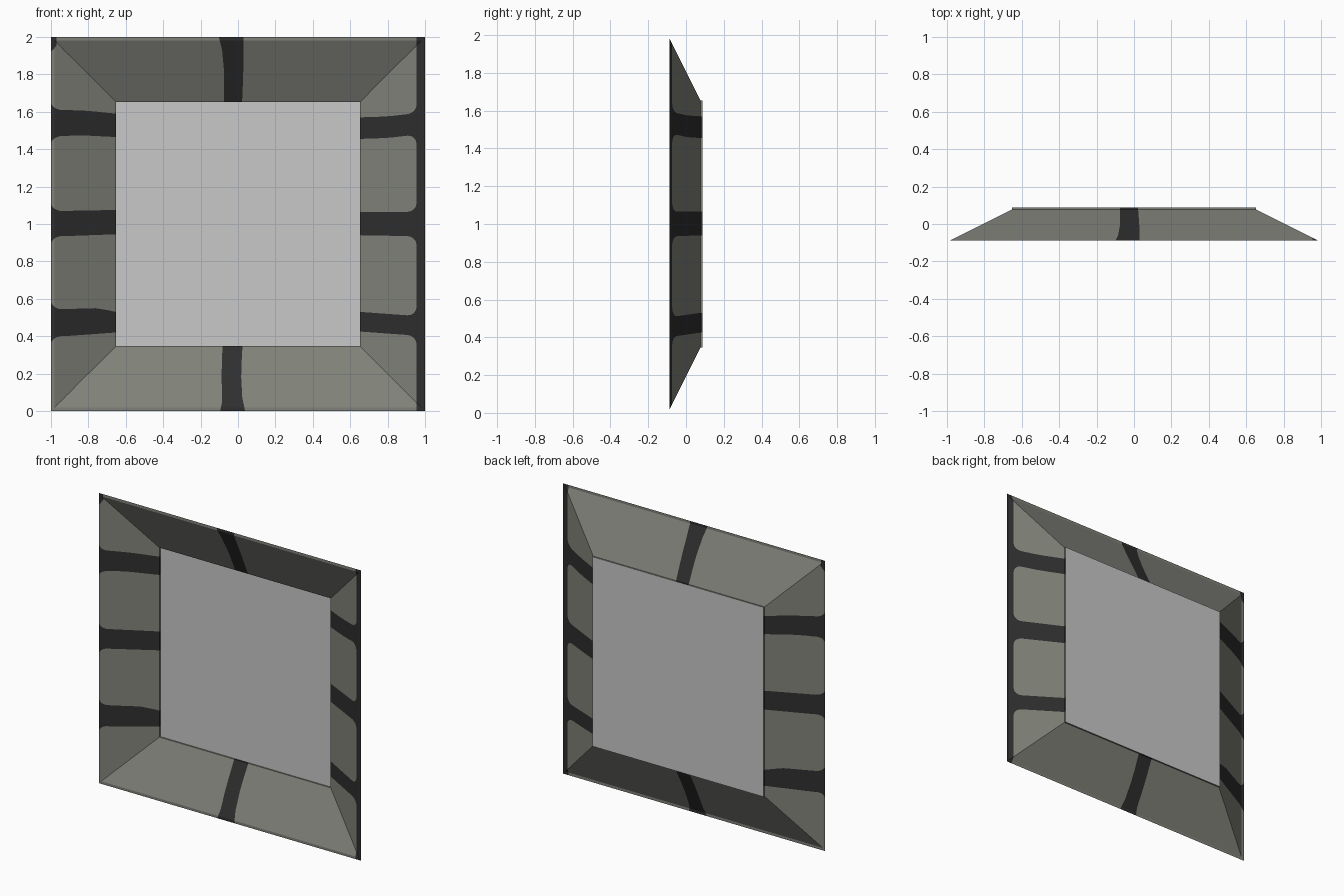
import bpy, bmesh, math

if "Cube" in bpy.data.objects:
    bpy.data.objects.remove(bpy.data.objects["Cube"])

INNER, SLOPE_END, OUTER = 0.653, 0.982, 1.0
Y_BACK, Y_LIP, Y_FRONT = 0.087, 0.077, -0.087
RIM = 0.955                       # dark rim begins here on the right side


def material(name, rgb):
    m = bpy.data.materials.new(name)
    m.diffuse_color = (*rgb, 1)
    m.use_nodes = True
    m.node_tree.nodes["Principled BSDF"].inputs["Base Color"].default_value = m.diffuse_color
    return m


GREY = material("warm grey paint", (0.215, 0.222, 0.19))
DARK = material("dark band", (0.028, 0.028, 0.028))
GLASS = material("pale pane", (0.58, 0.58, 0.58))


def lerp(knots, d):
    """Piecewise linear value at distance d from the centre."""
    for (d0, v0), (d1, v1) in zip(knots, knots[1:]):
        if d <= d1:
            return v0 + (v1 - v0) * max(0, d - d0) / (d1 - d0)
    return knots[-1][1]


def flare(d, end, r):
    """Rounded cell corner: the band widens as it meets the outer edge."""
    t = min(max(d - (end - r), 0), r)
    return r - math.sqrt(r * r - t * t)


def depth(d):
    return lerp([(INNER, Y_LIP), (SLOPE_END, Y_FRONT), (OUTER, Y_FRONT)], d)


STEPS = [INNER, .70, .76, .82, .88, .905, .92, .93, .94, .947, .952, RIM,
         .97, SLOPE_END, .992, OUTER]


def frame_side(name, place, bounds, dark_rule):
    """Loft one sloped side; bounds(d) gives the colour borders across it."""
    bm = bmesh.new()
    rows = []
    for d, y in [(INNER, Y_BACK)] + [(d, depth(d)) for d in STEPS]:
        cuts = [-d] + [min(max(b, -d), d) for b in bounds(d)] + [d]
        rows.append((d, [bm.verts.new(place(a, d, y)) for a in cuts]))
    for (d0, r0), (d1, r1) in zip(rows, rows[1:]):
        for i in range(len(r0) - 1):
            f = bm.faces.new((r0[i], r0[i + 1], r1[i + 1], r1[i]))
            f.material_index = int(dark_rule(i, (d0 + d1) / 2))
    bmesh.ops.dissolve_degenerate(bm, dist=1e-5, edges=bm.edges[:])
    bmesh.ops.remove_doubles(bm, verts=bm.verts[:], dist=1e-5)
    bmesh.ops.recalc_face_normals(bm, faces=bm.faces[:])
    # keep the single sheet facing the front
    if sum(f.normal.y * f.calc_area() for f in bm.faces) > 0:
        bmesh.ops.reverse_faces(bm, faces=bm.faces[:])
    finish(name, bm, [GREY, DARK])


def finish(name, bm, mats):
    me = bpy.data.meshes.new(name)
    bm.to_mesh(me)
    bm.free()
    for m in mats:
        me.materials.append(m)
    bpy.context.collection.objects.link(bpy.data.objects.new(name, me))


# Left and right sides: three cross bands; (lower, upper) knots, bottom to top
LEFT = [([(.653, .42), (.93, .40)], [(.653, .53), (.75, .55), (.93, .545)]),
        ([(.653, .945), (.93, .935)], [(.653, 1.075), (.93, 1.07)]),
        ([(.653, 1.465), (.85, 1.475), (.93, 1.47)],
         [(.653, 1.59), (.80, 1.605), (.93, 1.61)])]
RIGHT = [([(.653, .425), (.93, .405)], [(.653, .53), (.93, .51)]),
         ([(.653, .94), (.93, .935)], [(.653, 1.065), (.93, 1.065)]),
         ([(.653, 1.455), (.80, 1.46), (.93, 1.475)],
          [(.653, 1.57), (.80, 1.575), (.93, 1.59)])]


def band_bounds(bands, end, r):
    def bounds(d):
        out = []
        for lo, hi in bands:
            k = flare(d, end, r)
            out += [lerp(lo, d) - 1 - k, lerp(hi, d) - 1 + k]
        return out
    return bounds


left_bands = band_bounds(LEFT, 1.005, .06)


def left_bounds(d):               # extra border for the dark top corner
    return left_bands(d) + [lerp([(.965, .965), (.985, .935), (1, .92)], d)]


frame_side("left_side", lambda a, d, y: (-d, y, 1 + a), left_bounds,
           lambda i, d: i in (1, 3, 5) or (i == 7 and d > .965))
frame_side("right_side", lambda a, d, y: (d, y, 1 + a),
           band_bounds(RIGHT, RIM, .05),
           lambda i, d: i % 2 == 1 or d > RIM)


# Top and bottom sides: one middle band and the dark corners
def top_bounds(d):
    return [-.97,
            lerp([(.653, -.075), (.80, -.073), (.93, -.085), (1, -.102)], d),
            lerp([(.653, .022), (.80, .028), (1, .03)], d), RIM]


def bottom_bounds(d):
    return [-1,
            lerp([(.653, -.083), (.80, -.088), (.95, -.085), (1, -.095)], d),
            lerp([(.653, .024), (.80, .016), (.93, .023), (1, .038)], d), RIM]


for name, s, bounds in (("top_side", 1, top_bounds),
                        ("bottom_side", -1, bottom_bounds)):
    frame_side(name, lambda a, d, y, s=s: (a, y, 1 + s * d), bounds,
               lambda i, d: i in (0, 2, 4))

# Flat pane closing the back of the frame
bm = bmesh.new()
bm.faces.new([bm.verts.new((x * INNER, Y_BACK, 1 + z * INNER))
              for x, z in ((-1, -1), (1, -1), (1, 1), (-1, 1))])
finish("window_pane", bm, [GLASS])
